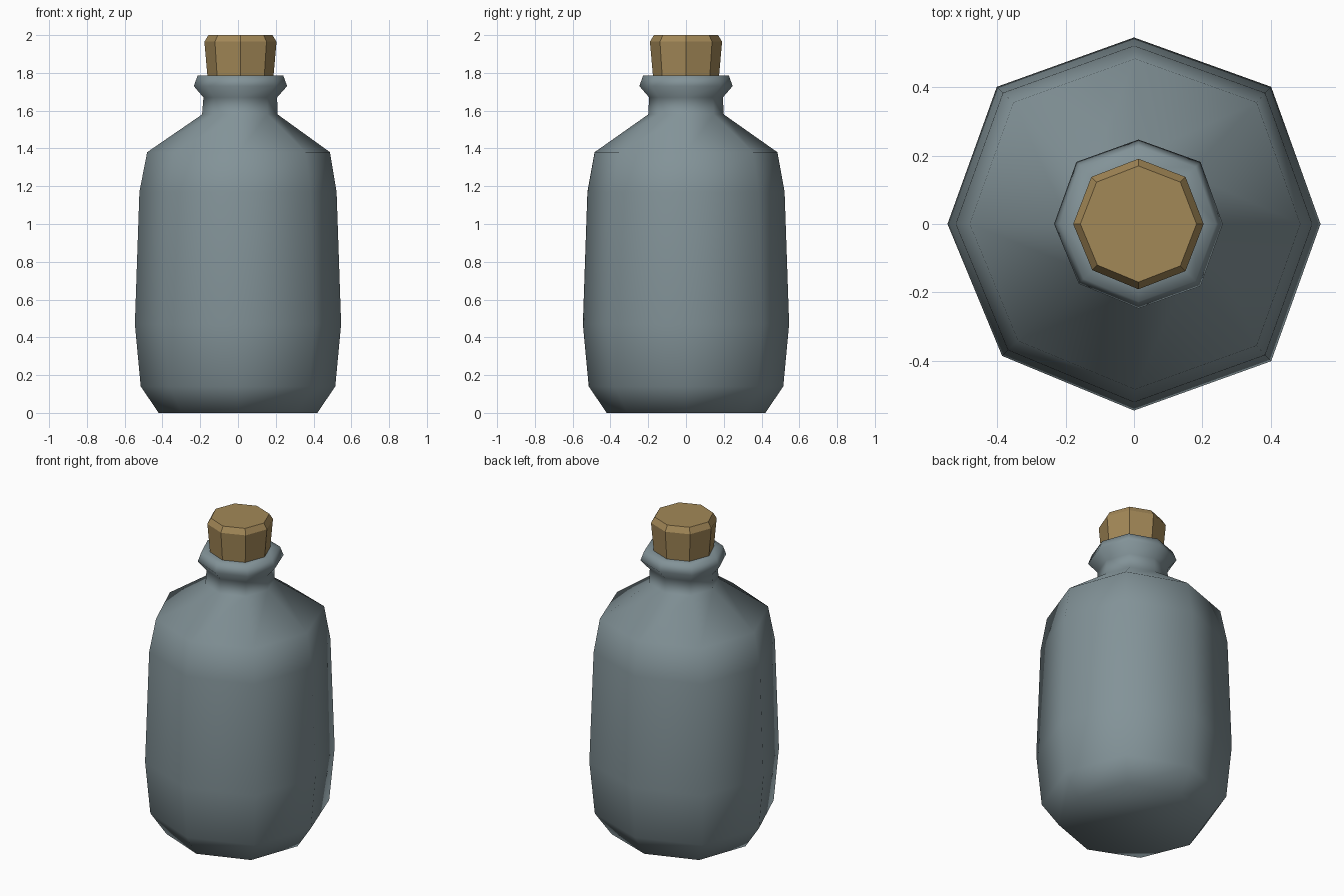
import bpy, bmesh, math

cube = bpy.data.objects.get("Cube")
if cube:
    bpy.data.objects.remove(cube, do_unlink=True)

SIDES = 8


def material(name, rgb):
    m = bpy.data.materials.new(name)
    m.use_nodes = True
    m.diffuse_color = (*rgb, 1)
    m.node_tree.nodes["Principled BSDF"].inputs["Base Color"].default_value = (*rgb, 1)
    return m


def corner_scale(i, bulge):
    # diagonal corners bulge a little, except the one at the front right
    return 1 + bulge if i % 2 and i != 5 else 1.0


def lathe(name, profile, mat, bulge, smooth):
    """Eight-sided turned solid; each profile row is radius, height, x offset."""
    bm = bmesh.new()
    rings = []
    for r, z, dx in profile:
        ring = []
        for i in range(SIDES):
            a = math.tau * i / SIDES
            s = r * corner_scale(i, bulge)
            ring.append(bm.verts.new((dx + s * math.cos(a), s * math.sin(a), z)))
        rings.append(ring)
    for low, high in zip(rings, rings[1:]):
        for i in range(SIDES):
            j = (i + 1) % SIDES
            bm.faces.new((low[i], low[j], high[j], high[i]))
    bm.faces.new(rings[0][::-1])
    bm.faces.new(rings[-1])
    for f in bm.faces:
        f.smooth = smooth
    mesh = bpy.data.meshes.new(name)
    bm.to_mesh(mesh)
    bm.free()
    mesh.materials.append(mat)
    obj = bpy.data.objects.new(name, mesh)
    bpy.context.collection.objects.link(obj)
    return obj


glass = material("grey blue glass", (0.225, 0.29, 0.313))
cork = material("cork brown", (0.365, 0.246, 0.096))

# Bottle: base, body, shoulder, neck and flared lip
lathe("bottle", [
    (0.42, 0, 0), (0.515, 0.14, 0), (0.546, 0.47, 0), (0.522, 1.17, 0),
    (0.484, 1.38, 0.003), (0.2, 1.58, 0.01), (0.195, 1.67, 0.012),
    (0.247, 1.73, 0.013), (0.227, 1.785, 0.013), (0.165, 1.785, 0.013),
], glass, 0.04, True)

# Stopper: tapered plug with a chamfered top
lathe("stopper", [
    (0.172, 1.75, 0.013), (0.191, 1.965, 0.013), (0.17, 2.0, 0.013),
], cork, 0.02, False)
